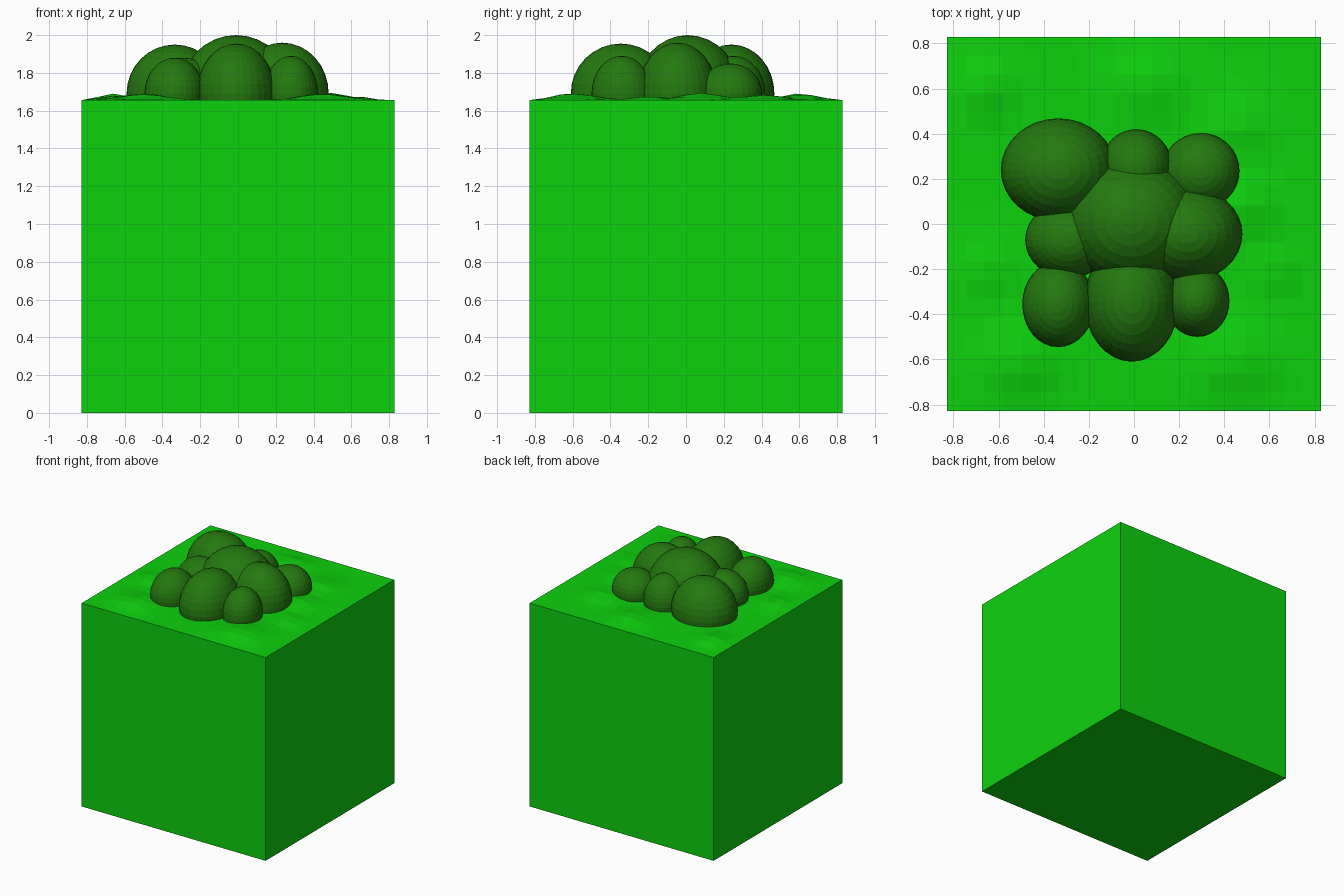
import bpy, bmesh, math
from mathutils import Vector

cube = bpy.data.objects.get("Cube")
if cube:
    bpy.data.objects.remove(cube, do_unlink=True)

HALF, TOP = 0.828, 1.656


def material(name, rgb):
    m = bpy.data.materials.new(name)
    m.use_nodes = True
    m.diffuse_color = (*rgb, 1)
    m.node_tree.nodes["Principled BSDF"].inputs["Base Color"].default_value = (*rgb, 1)
    return m


def add_object(name, bm, mat):
    mesh = bpy.data.meshes.new(name)
    bm.to_mesh(mesh)
    bm.free()
    mesh.materials.append(mat)
    ob = bpy.data.objects.new(name, mesh)
    bpy.context.collection.objects.link(ob)
    return ob


grass = material("grass green", (0.004, 0.64, 0.004))
leaves = material("dark leaf green", (0.018, 0.19, 0.005))

# Low swells in the turf: x, y, radius, height
SWELLS = [(-0.67, 0.6, 0.12, 0.035), (0.48, 0.08, 0.14, 0.038),
          (-0.66, -0.2, 0.12, 0.025), (0.05, 0.62, 0.15, 0.03),
          (0.45, 0.42, 0.13, 0.03), (-0.5, -0.6, 0.16, 0.035),
          (0.45, -0.6, 0.17, 0.035), (0.62, -0.2, 0.1, 0.022)]


def turf_height(x, y):
    h = sum(a * math.exp(-((x - cx) ** 2 + (y - cy) ** 2) / r ** 2)
            for cx, cy, r, a in SWELLS)
    edge = HALF - max(abs(x), abs(y))
    return h * min(1, max(0, edge / 0.12))


# Ground block: rippled grid on top, straight sides and flat base
bm = bmesh.new()
bmesh.ops.create_grid(bm, x_segments=20, y_segments=20, size=HALF)
for v in bm.verts:
    v.co.z = TOP + turf_height(v.co.x, v.co.y)
rim = [e for e in bm.edges if e.is_boundary]
skirt = bmesh.ops.extrude_edge_only(bm, edges=rim)["geom"]
for v in skirt:
    if isinstance(v, bmesh.types.BMVert):
        v.co.z = 0
bmesh.ops.contextual_create(bm, geom=[e for e in skirt if isinstance(e, bmesh.types.BMEdge)
                                      and e.is_boundary])
bmesh.ops.recalc_face_normals(bm, faces=bm.faces)
add_object("grass_block", bm, grass)

# Bush: overlapping rounded clumps as centre x, y, radius x, y and top height
CLUMPS = {
    "middle": (-0.01, 0.01, 0.30, 0.28, 2.0),
    "back_right": (-0.335, 0.24, 0.255, 0.228, 1.95),
    "back": (0.01, 0.25, 0.16, 0.17, 1.89),
    "back_left": (0.295, 0.235, 0.172, 0.168, 1.85),
    "left": (0.235, -0.045, 0.245, 0.21, 1.96),
    "right": (-0.29, -0.07, 0.192, 0.17, 1.88),
    "front_right": (-0.335, -0.355, 0.16, 0.19, 1.88),
    "front": (-0.01, -0.345, 0.21, 0.265, 1.955),
    "front_left": (0.28, -0.34, 0.143, 0.16, 1.89),
}
BASE = 1.69
for name, (x, y, rx, ry, top) in CLUMPS.items():
    bm = bmesh.new()
    bmesh.ops.create_uvsphere(bm, u_segments=32, v_segments=16, radius=1)
    bmesh.ops.scale(bm, verts=bm.verts, vec=Vector((rx, ry, top - BASE)))
    ob = add_object("bush_clump_" + name, bm, leaves)
    ob.location = (x, y, BASE)
